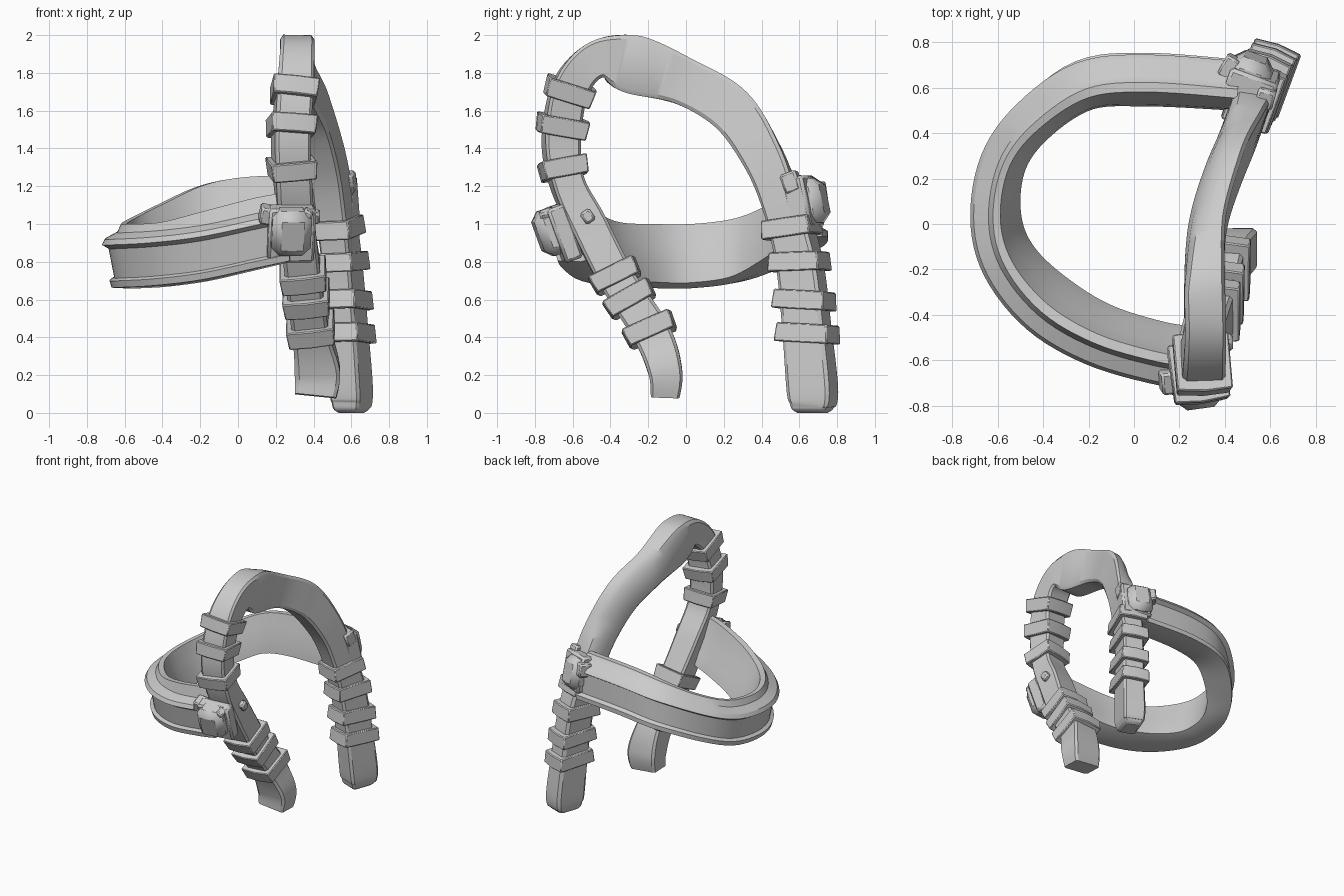
import bpy, bmesh, math
from mathutils import Vector, Euler, Matrix

if "Cube" in bpy.data.objects:
    bpy.data.objects.remove(bpy.data.objects["Cube"])

UP = Vector((0, 0, 1))


def finish(name, bm, bevel=0.0):
    bmesh.ops.recalc_face_normals(bm, faces=bm.faces)
    me = bpy.data.meshes.new(name)
    bm.to_mesh(me)
    bm.free()
    ob = bpy.data.objects.new(name, me)
    bpy.context.collection.objects.link(ob)
    if bevel:
        mod = ob.modifiers.new("bevel", 'BEVEL')
        mod.width = bevel
        mod.segments = 1
    bpy.ops.object.select_all(action='DESELECT')
    ob.select_set(True)
    bpy.context.view_layer.objects.active = ob
    bpy.ops.object.shade_smooth_by_angle(angle=math.radians(32))
    return ob


def spline(rows, steps):
    """Smooth interpolation through rows of any length."""
    pts = [rows[0]] + list(rows) + [rows[-1]]
    out = []
    for i in range(len(rows) - 1):
        for k in range(steps):
            t = k / steps
            out.append([0.5 * (2 * b + (c - a) * t + (2 * a - 5 * b + 4 * c - d) * t * t
                               + (3 * b - a - 3 * c + d) * t ** 3)
                        for a, b, c, d in zip(*pts[i:i + 4])])
    return out + [list(rows[-1])]


def tangents(rows):
    p = [Vector(r[:3]) for r in rows]
    n = len(p) - 1
    return [(p[min(i + 1, n)] - p[max(i - 1, 0)]).normalized() for i in range(n + 1)]


def loft(name, rings, bevel=0.0):
    bm = bmesh.new()
    vs = [[bm.verts.new(c) for c in ring] for ring in rings]
    n = len(vs[0])
    for a, b in zip(vs, vs[1:]):
        for j in range(n):
            bm.faces.new((a[j], a[(j + 1) % n], b[(j + 1) % n], b[j]))
    bm.faces.new(vs[0])
    bm.faces.new(vs[-1])
    return finish(name, bm, bevel)


def block(name, loc, size, rot=(0, 0, 0), bevel=0.02):
    bm = bmesh.new()
    bmesh.ops.create_cube(bm, size=1)
    r = Euler([math.radians(a) for a in rot]).to_matrix().to_4x4()
    bm.transform(Matrix.Translation(loc) @ r @ Matrix.Diagonal((*size, 1)))
    return finish(name, bm, bevel)


# Arch strap: x, y, z, width, depth, yaw
arch = spline([
    (.41, -.11, .09, .22, .15, 0), (.42, -.11, .22, .24, .18, 0),
    (.39, -.18, .42, .20, .20, 0), (.35, -.36, .70, .19, .19, 0),
    (.31, -.52, 1.0, .19, .19, 5), (.29, -.63, 1.22, .19, .17, 8),
    (.28, -.66, 1.45, .19, .19, 8), (.30, -.61, 1.72, .19, .19, 5),
    (.315, -.47, 1.87, .18, .20, 0), (.31, -.28, 1.845, .18, .31, 0),
    (.32, 0, 1.75, .17, .25, 0), (.39, .25, 1.60, .17, .25, -5),
    (.465, .42, 1.35, .17, .22, -12), (.51, .52, 1.1, .17, .20, -18),
    (.55, .60, .8, .16, .22, -20), (.58, .64, .45, .16, .23, -20),
    (.60, .67, .12, .17, .24, -20), (.60, .67, .03, .15, .20, -20),
    (.60, .67, 0, .10, .14, -20)], 12)
arch_t = tangents(arch)


def arch_frame(i):
    a = math.radians(arch[i][5])
    t = arch_t[i]
    s = Vector((math.cos(a), math.sin(a), 0))
    s = (s - t * s.dot(t)).normalized()
    return Vector(arch[i][:3]), s, t.cross(s), t


# Section is boxy on the legs, with a broad sloping face along the rear shoulder
BOXY = [(-.5, .1), (-.5, -.4), (-.4, -.5), (0, -.5), (.42, -.5), (.5, -.42),
        (.5, .42), (.42, .5), (-.42, .5), (-.5, .42)]
SLOPE = [(-.48, .15), (-.34, -.12), (-.14, -.34), (.1, -.47)] + BOXY[4:]
rings = []
for i, r in enumerate(arch):
    p, s, n, t = arch_frame(i)
    f = max(0, min(1, (r[2] - 1.1) * 3, (r[1] + .35) * 2.5))
    sec = [Vector(a).lerp(Vector(b), f) for a, b in zip(BOXY, SLOPE)]
    rings.append([p + s * a * r[3] + n * b * r[4] for a, b in sec])
loft("arch_strap", rings)


# Keeper bands wrapped round the arch strap
def band(name, z, front, tilt, height=.1):
    ids = [i for i, r in enumerate(arch) if (r[1] < -.05) == front]
    i = min(ids, key=lambda k: abs(arch[k][2] - z))
    p, s, n, t = arch_frame(i)
    w, d = arch[i][3] + .05, arch[i][4] + .06
    t2 = (t + n * tilt).normalized()
    n2 = t2.cross(s)
    box = [(-.5, -.5), (0, -.54), (.5, -.5), (.5, .5), (0, .54), (-.5, .5)]
    loft(name, [[p + t2 * h * height + s * a * w * k + n2 * b * d * k for a, b in box]
                for h, k in ((-.5, .97), (.5, 1.03))], .006)


for k, (z, tilt) in enumerate(((1.70, -.05), (1.51, .08), (1.29, 0), (.73, .06), (.60, .08), (.44, .1))):
    band(f"front_band_{k + 1}", z, True, tilt)
for k, z in enumerate((.99, .80, .60, .41)):
    band(f"rear_band_{k + 1}", z, False, .17)

# Side loop strap with raised rims: x, y, z, lean, inner thickness factor, inner rim lift
loop = spline([
    (.28, -.62, .97, 0, 1.6, .05), (.1, -.595, .93, 0, 1.6, .06),
    (-.17, -.515, .87, 0, 1.65, .05), (-.40, -.38, .84, 0, 1.7, .02),
    (-.56, -.18, .83, 0, 1.4, .02), (-.61, .03, .83, 0, 1.1, .02),
    (-.57, .27, .86, .05, 1.0, .02), (-.44, .46, .94, .15, 1.2, .01),
    (-.22, .62, 1.04, .25, 1.5, .01), (.06, .65, 1.09, .25, 1.6, .01),
    (.46, .62, 1.10, .25, 1.5, .01)], 6)
RIM = [(-.02, .15), (.01, .15), (.03, .125), (.095, .09), (.11, .06), (.075, .04),
       (.045, -.115), (.07, -.13), (.06, -.165), (-.04, -.17), (-.105, -.14),
       (-.085, -.05), (-.05, .06)]
rings = []
for r, t in zip(loop, tangents(loop)):
    out = UP.cross(t).normalized()
    rings.append([Vector(r[:3]) + out * ((a * r[4] if a < 0 else a) - r[3] * b)
                  + UP * (b + (r[5] if b > .14 else 0)) for a, b in RIM])
loft("side_loop_strap", rings)

# Front buckle
block("front_buckle", (.28, -.71, .96), (.21, .16, .25), (20, 0, 8), .045)
block("front_buckle_plate", (.28, -.655, .95), (.25, .10, .30), (20, 0, 8), .015)
block("front_buckle_tab", (.16, -.69, 1.05), (.09, .10, .09), (20, 10, 8), .01)
block("front_buckle_pin", (.36, -.73, 1.04), (.05, .08, .08), (20, 30, 8), .01)
block("front_side_stud", (.41, -.52, 1.04), (.05, .06, .07), (35, 0, 0), .012)

# Rear buckle
block("rear_buckle", (.51, .665, 1.12), (.19, .15, .24), (12, 0, -20), .045)
block("rear_buckle_plate", (.52, .62, 1.11), (.22, .12, .28), (12, 0, -20), .015)
block("rear_buckle_tab", (.42, .69, 1.17), (.07, .10, .10), (10, 0, -30), .01)
block("rear_buckle_pin", (.58, .56, 1.22), (.08, .09, .11), (20, 0, -15), .012)
